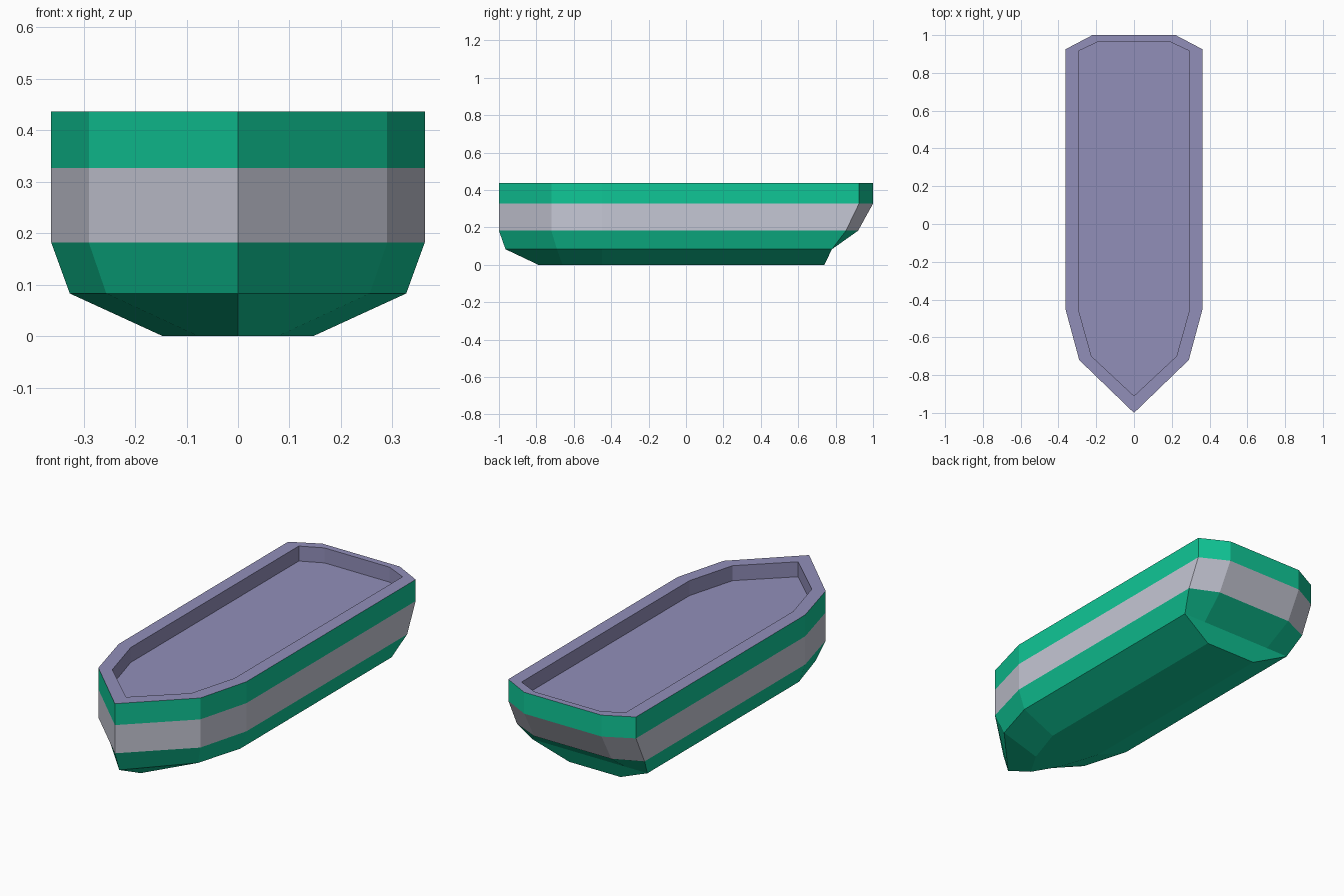
import bpy
import bmesh

cube = bpy.data.objects.get("Cube")
if cube:
    bpy.data.objects.remove(cube)


def material(name, color):
    mat = bpy.data.materials.new(name)
    mat.use_nodes = True
    mat.diffuse_color = (*color, 1)
    mat.node_tree.nodes["Principled BSDF"].inputs["Base Color"].default_value = (*color, 1)
    return mat


green = material("hull green", (0.005, 0.565, 0.305))
grey = material("stripe grey", (0.56, 0.57, 0.66))
purple = material("deck purple", (0.285, 0.272, 0.485))


def outline(z, bow, shoulder, side_front, side_back, stern):
    """Closed symmetric boat outline at height z, counter-clockwise from the bow."""
    half = [shoulder, side_front, side_back, stern]
    loop = [(0, bow)] + half + [(-x, y) for x, y in reversed(half)]
    return [(x, y, z) for x, y in loop]


def loft(name, loops, mats, bands, cap_first=False, cap_last=False):
    """Skin successive loops; bands gives the material index of each strip."""
    bm = bmesh.new()
    rings = [[bm.verts.new(p) for p in loop] for loop in loops]
    for lower, upper, index in zip(rings, rings[1:], bands):
        count = len(lower)
        for i in range(count):
            j = (i + 1) % count
            face = bm.faces.new((lower[i], lower[j], upper[j], upper[i]))
            face.material_index = index
    if cap_first:
        bm.faces.new(list(reversed(rings[0])))
    if cap_last:
        bm.faces.new(rings[-1])
    mesh = bpy.data.meshes.new(name)
    bm.to_mesh(mesh)
    bm.free()
    for mat in mats:
        mesh.materials.append(mat)
    obj = bpy.data.objects.new(name, mesh)
    bpy.context.collection.objects.link(obj)
    return obj


# Outer hull: keel, bilge, grey stripe and upper band
gunwale = (-1, (0.29, -0.72), (0.363, -0.45), (0.363, 0.925), (0.22, 1))
hull_loops = [
    outline(0, -0.79, (0.077, -0.66), (0.146, -0.45), (0.146, 0.74), (0.08, 0.74)),
    outline(0.083, -0.965, (0.256, -0.69), (0.327, -0.45), (0.327, 0.78), (0.2, 0.78)),
    outline(0.182, -1, (0.29, -0.72), (0.363, -0.45), (0.363, 0.855), (0.22, 0.92)),
    outline(0.327, *gunwale),
    outline(0.437, *gunwale),
]
loft("hull", hull_loops, [green, grey], [0, 0, 1, 0], cap_first=True)

# Deck: flat rim, vertical inner walls and sunken floor
well = (-0.91, (0.225, -0.70), (0.295, -0.45), (0.295, 0.915), (0.185, 0.967))
deck_loops = [
    outline(0.437, *gunwale),
    outline(0.437, *well),
    outline(0.36, *well),
]
loft("deck", deck_loops, [purple], [0, 0], cap_last=True)
